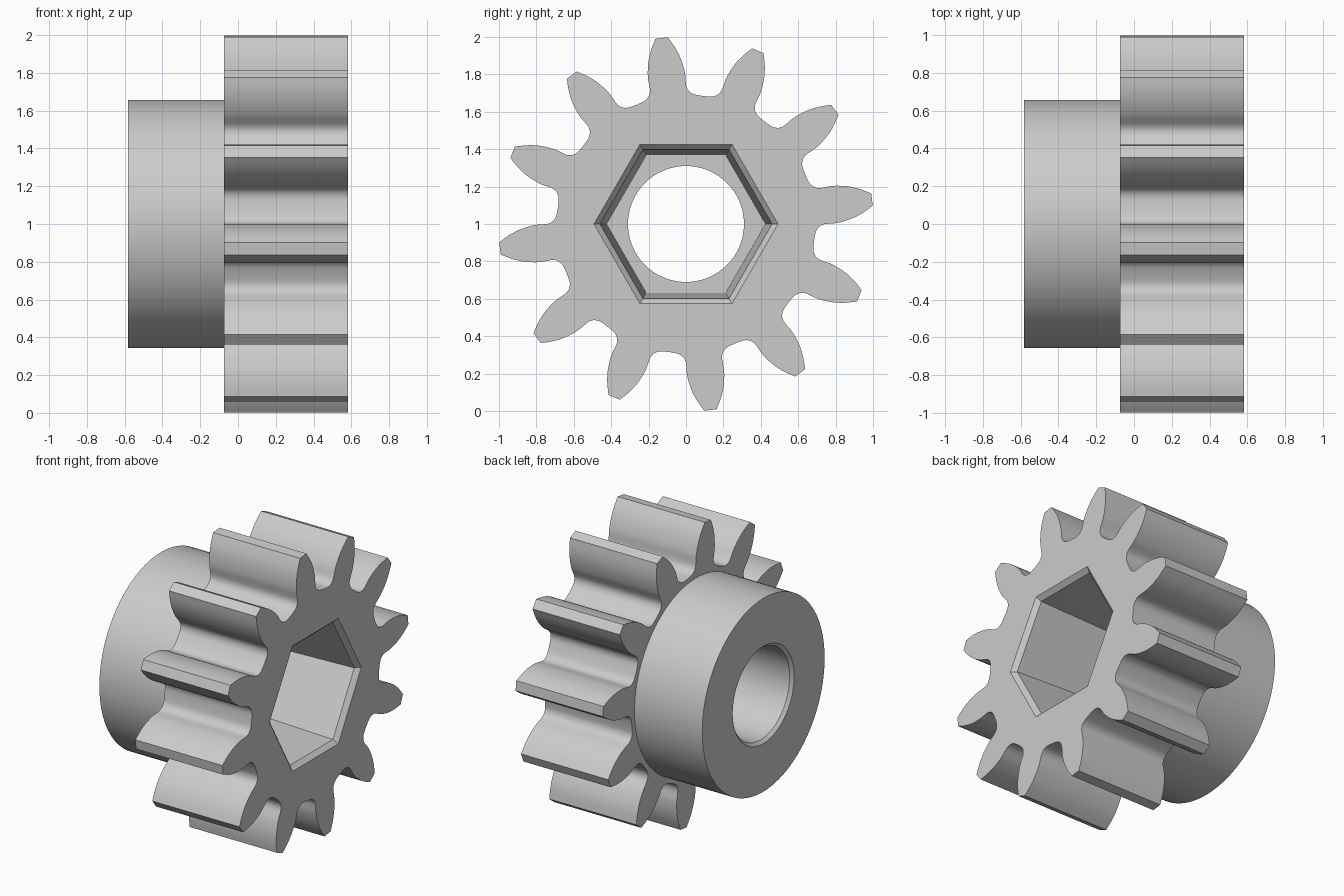
import bpy
import bmesh
import math
from mathutils import Vector

old = bpy.data.objects.get("Cube")
if old:
    bpy.data.objects.remove(old, do_unlink=True)

TEETH = 12
PHASE = math.radians(7.5)
FRONT, STEP, BACK = 0.582, -0.073, -0.582   # positions along the axle
HUB_R, BORE_R = 0.657, 0.31

# Half of one tooth: (distance along tooth axis, half width), tip to gap centre
HALF_TOOTH = [(1.003, 0.033), (0.95, 0.062), (0.9, 0.082), (0.85, 0.094),
              (0.8, 0.1), (0.76, 0.098), (0.73, 0.098), (0.705, 0.107),
              (0.685, 0.128), (0.674, 0.155), (0.667, 0.179)]


def smooth_path(points, steps=3):
    """Catmull-Rom curve through the points."""
    p = [Vector(q) for q in points]
    p = [2 * p[0] - p[1]] + p + [2 * p[-1] - p[-2]]
    path = []
    for a, b, c, d in zip(p, p[1:], p[2:], p[3:]):
        for k in range(steps):
            t = k / steps
            path.append(0.5 * (2 * b + (c - a) * t + (2 * a - 5 * b + 4 * c - d) * t * t
                               + (3 * b - a - 3 * c + d) * t ** 3))
    return path + [p[-2]]


def gear_profile():
    """Closed outline of all teeth in the y-z plane."""
    half = smooth_path(HALF_TOOTH)
    tooth = [(a, -w) for a, w in reversed(half)] + [(a, w) for a, w in half[:-1]]
    outline = []
    for i in range(TEETH):
        ang = PHASE + i * math.tau / TEETH
        c, s = math.cos(ang), math.sin(ang)
        outline += [(a * c - w * s, a * s + w * c) for a, w in tooth]
    return outline


def ring(radius, sides):
    return [(radius * math.cos(i * math.tau / sides),
             radius * math.sin(i * math.tau / sides)) for i in range(sides)]


bm = bmesh.new()


def add_loop(outline, x):
    verts = [bm.verts.new((x, y, z + 1)) for y, z in outline]
    for a, b in zip(verts, verts[1:] + verts[:1]):
        bm.edges.new((a, b))
    return verts


def wall(*loops):
    """Quads between successive loops of equal length."""
    for lo, hi in zip(loops, loops[1:]):
        n = len(lo)
        for i in range(n):
            j = (i + 1) % n
            bm.faces.new((lo[i], lo[j], hi[j], hi[i]))


def flat_between(outer, inner):
    """Flat face from an outer loop to a hole."""
    edges = [bm.edges.get((a, b)) for loop in (outer, inner)
             for a, b in zip(loop, loop[1:] + loop[:1])]
    bmesh.ops.triangle_fill(bm, edges=edges, use_beauty=True, normal=(1, 0, 0))


# Toothed rim
profile = gear_profile()
rim_front, rim_back = add_loop(profile, FRONT), add_loop(profile, STEP)
wall(rim_front, rim_back)

# Hexagonal socket with chamfered mouth and slightly tapered walls
mouth = add_loop(ring(0.492, 6), FRONT)
throat = add_loop(ring(0.46, 6), FRONT - 0.03)
floor = add_loop(ring(0.425, 6), STEP)
wall(mouth, throat, floor)
flat_between(rim_front, mouth)

# Round bore with chamfered exit
bore_in = add_loop(ring(BORE_R, 72), STEP)
bore_out = add_loop(ring(BORE_R, 72), BACK + 0.02)
bore_lip = add_loop(ring(BORE_R + 0.02, 72), BACK)
wall(bore_in, bore_out, bore_lip)
flat_between(floor, bore_in)

# Round hub behind the teeth
hub_back = add_loop(ring(HUB_R, 96), BACK)
hub_front = add_loop(ring(HUB_R, 96), STEP)
wall(hub_back, hub_front)
flat_between(hub_back, bore_lip)
flat_between(rim_back, hub_front)

bmesh.ops.recalc_face_normals(bm, faces=bm.faces[:])
mesh = bpy.data.meshes.new("pinion_gear")
bm.to_mesh(mesh)
bm.free()

gear = bpy.data.objects.new("pinion_gear", mesh)
bpy.context.collection.objects.link(gear)

# Plain grey
GREY = (0.6, 0.6, 0.6, 1)
mat = bpy.data.materials.new("light_grey")
mat.use_nodes = True
mat.diffuse_color = GREY
mat.node_tree.nodes["Principled BSDF"].inputs["Base Color"].default_value = GREY
mesh.materials.append(mat)

bpy.ops.object.select_all(action="DESELECT")
gear.select_set(True)
bpy.context.view_layer.objects.active = gear
bpy.ops.object.shade_smooth_by_angle(angle=math.radians(30))
